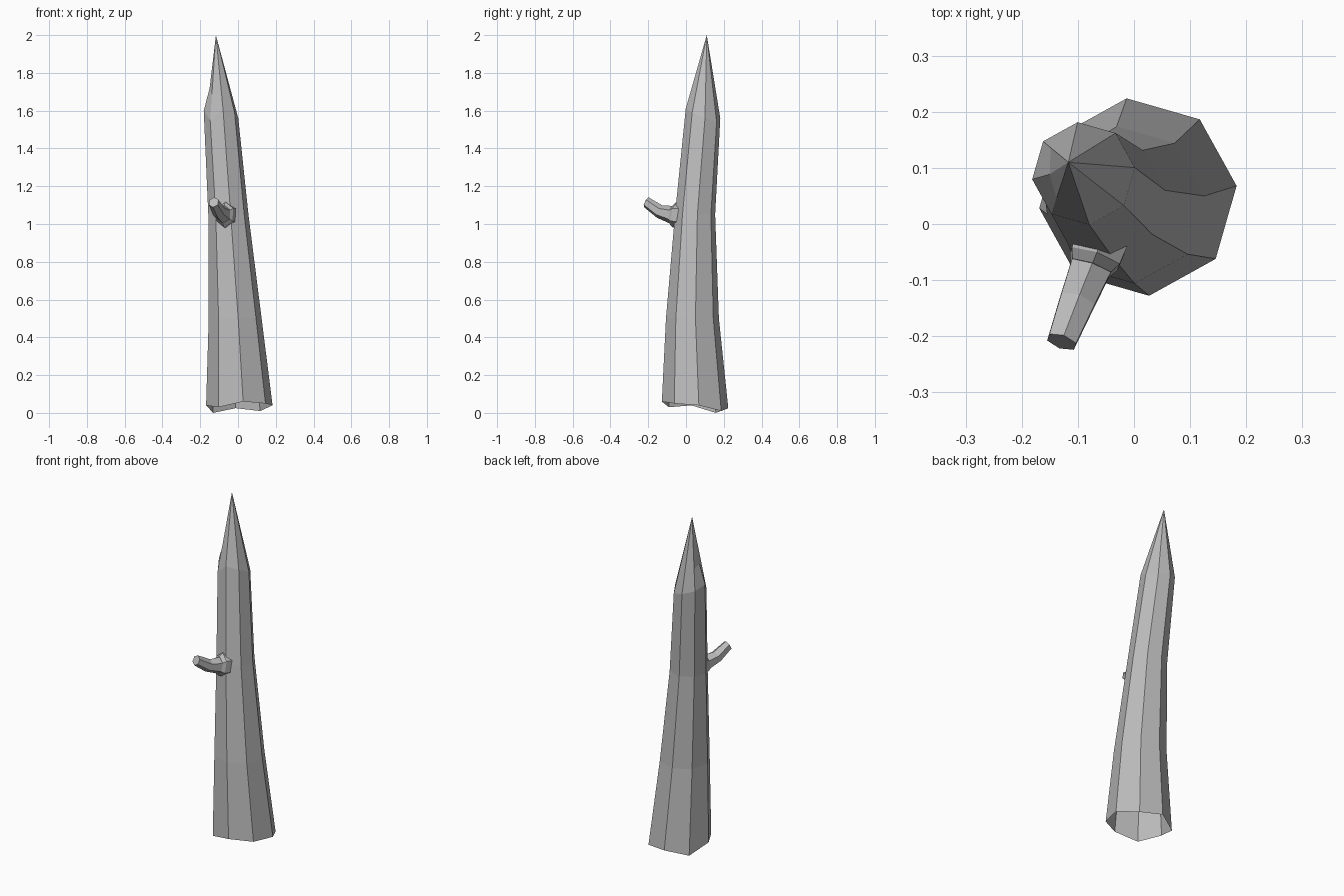
import bpy, bmesh, math
from mathutils import Vector

cube = bpy.data.objects.get("Cube")
if cube:
    bpy.data.objects.remove(cube, do_unlink=True)

grey = bpy.data.materials.new("plain grey")
grey.use_nodes = True
colour = (0.5, 0.5, 0.5, 1)
grey.diffuse_color = colour
grey.node_tree.nodes["Principled BSDF"].inputs["Base Color"].default_value = colour


def loft(name, rings, tip=None, cap=False):
    """Skin flat faces between rings of points, ending in a point or a cap."""
    bm = bmesh.new()
    loops = [[bm.verts.new(p) for p in ring] for ring in rings]
    n = len(loops[0])
    for a, b in zip(loops, loops[1:]):
        for i in range(n):
            j = (i + 1) % n
            bm.faces.new((a[i], a[j], b[j], b[i]))
    if tip:
        top = bm.verts.new(tip)
        for i in range(n):
            bm.faces.new((loops[-1][i], loops[-1][(i + 1) % n], top))
    if cap:
        bm.faces.new(loops[-1])
    mesh = bpy.data.meshes.new(name)
    bm.to_mesh(mesh)
    bm.free()
    mesh.materials.append(grey)
    obj = bpy.data.objects.new(name, mesh)
    bpy.context.collection.objects.link(obj)
    return obj


def trunk_ring(x, y, r, heights):
    pts = []
    for i, z in enumerate(heights):
        a = math.radians(6.5 + 45 * i)
        pts.append(Vector((x + r * math.cos(a), y + r * math.sin(a), z)))
    return pts


# Trunk: open, uneven foot, bent taper and a sharpened point
tip = Vector((-0.117, 0.11, 2.0))
shoulder = trunk_ring(-0.09, 0.09, 0.092,
                      (1.56, 1.54, 1.56, 1.58, 1.60, 1.55, 1.61, 1.59))
point_ring = [p.lerp(tip, 0.3) for p in shoulder]
point_ring[4].x += 0.012  # shallow chip in the point
loft("trunk", [
    trunk_ring(0.007, 0.048, 0.177, (0.04, 0.01, 0.025, 0.0, 0.04, 0.03, 0.06, 0.05)),
    trunk_ring(-0.015, 0.034, 0.141, [0.5] * 8),
    trunk_ring(-0.051, 0.048, 0.107, [1.05] * 8),
    shoulder, point_ring,
], tip=tip)


def branch_ring(centre, direction, r, tall=1.0):
    d = Vector(direction).normalized()
    side = d.cross(Vector((0, 0, 1))).normalized()
    up = side.cross(d)
    return [Vector(centre) + r * (math.cos(a) * side + tall * math.sin(a) * up)
            for a in (math.tau * k / 6 + math.pi / 6 for k in range(6))]


# Branch stub with a swollen collar where it leaves the trunk
loft("branch_collar", [
    branch_ring((-0.055, -0.02, 1.045), (-0.35, -1, 0.2), 0.055, 1.3),
    branch_ring((-0.07, -0.062, 1.05), (-0.35, -1, 0.2), 0.052, 1.3),
    branch_ring((-0.077, -0.078, 1.05), (-0.35, -1, 0.2), 0.042, 1.2),
], cap=True)
loft("branch", [
    branch_ring((-0.07, -0.06, 1.045), (-0.35, -1, 0.2), 0.044, 1.15),
    branch_ring((-0.102, -0.14, 1.066), (-0.35, -1, 0.5), 0.036),
    branch_ring((-0.129, -0.21, 1.115), (-0.35, -1, 0.5), 0.029),
], cap=True)
